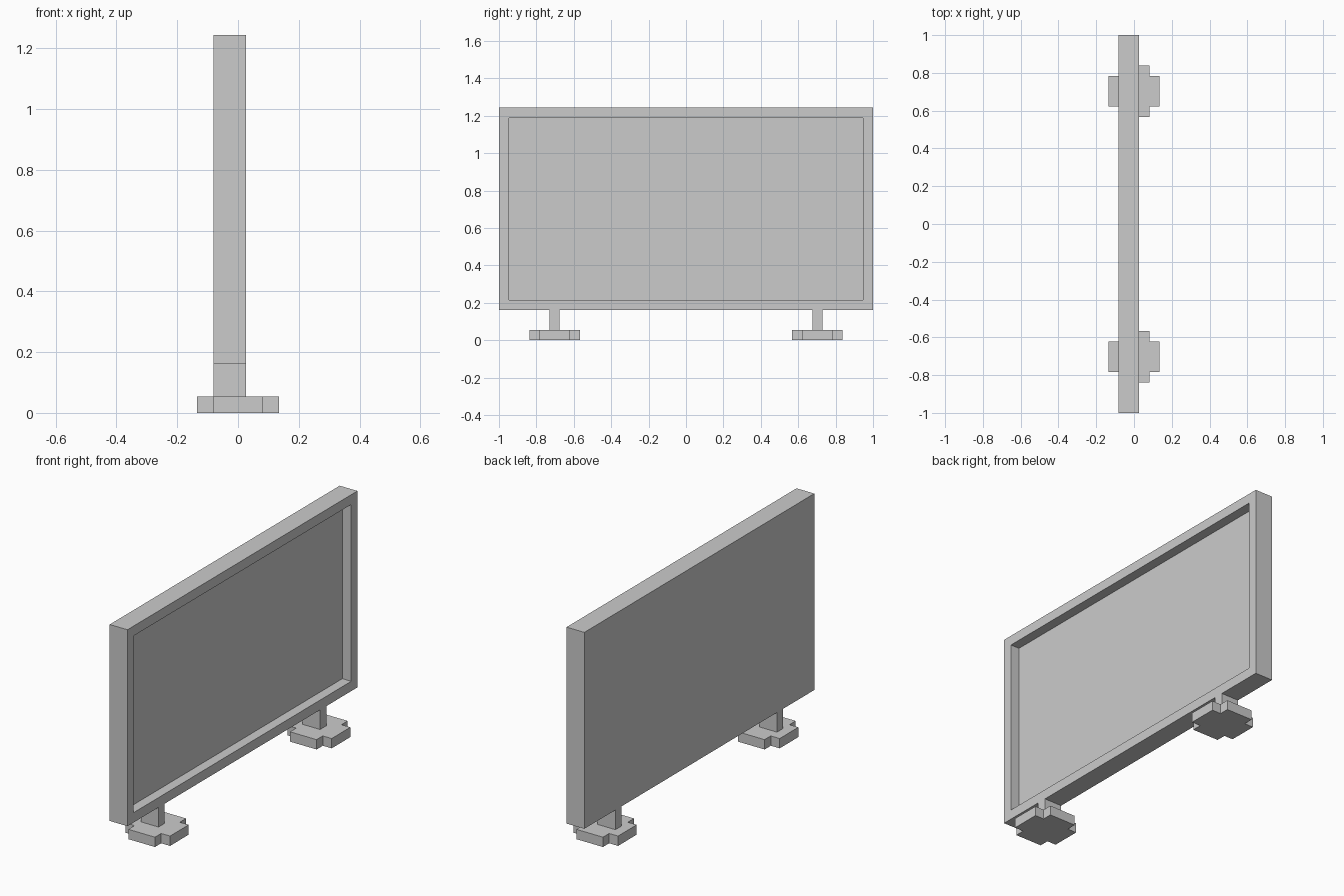
import bpy
import bmesh
from mathutils import Vector

if "Cube" in bpy.data.objects:
    bpy.data.objects.remove(bpy.data.objects["Cube"])

U = 2 / 37  # grid unit: every size is a multiple of it


def finish(bm, name):
    bmesh.ops.recalc_face_normals(bm, faces=bm.faces)
    mesh = bpy.data.meshes.new(name)
    bm.to_mesh(mesh)
    bm.free()
    obj = bpy.data.objects.new(name, mesh)
    bpy.context.collection.objects.link(obj)
    return obj


def box(lo, hi):
    bm = bmesh.new()
    bmesh.ops.create_cube(bm, size=1)
    lo, hi = Vector(lo) * U, Vector(hi) * U
    bmesh.ops.scale(bm, vec=hi - lo, verts=bm.verts)
    bmesh.ops.translate(bm, vec=(lo + hi) / 2, verts=bm.verts)
    return bm


# Screen housing, with the display recessed one unit behind the bezel
bm = box((-1.5, -18.5, 3), (0.5, 18.5, 23))
front = max(bm.faces, key=lambda f: f.calc_center_median().x)
bmesh.ops.inset_region(bm, faces=[front], thickness=U, use_even_offset=True)
ext = bmesh.ops.extrude_face_region(bm, geom=[front])
bmesh.ops.translate(bm, vec=(-U, 0, 0),
                    verts=[v for v in ext["geom"] if isinstance(v, bmesh.types.BMVert)])
if front.is_valid:
    bmesh.ops.delete(bm, geom=[front], context='FACES_ONLY')
finish(bm, "screen_housing")

# Two stands: a short post on a stepped, cross-shaped foot
quarter = [(2.5, 1.5), (1.5, 1.5), (1.5, 2.5)]
outline = (quarter + [(-x, y) for x, y in reversed(quarter)]
           + [(-x, -y) for x, y in quarter] + [(x, -y) for x, y in reversed(quarter)])

for side, cy in (("left", -13), ("right", 13)):
    finish(box((-1.5, cy - 0.5, 1), (0.5, cy + 0.5, 3)), side + "_post")

    bm = bmesh.new()
    base = bm.faces.new([bm.verts.new((x * U, (y + cy) * U, 0)) for x, y in outline])
    ext = bmesh.ops.extrude_face_region(bm, geom=[base], use_keep_orig=True)
    bmesh.ops.translate(bm, vec=(0, 0, U),
                        verts=[v for v in ext["geom"] if isinstance(v, bmesh.types.BMVert)])
    finish(bm, side + "_foot")
